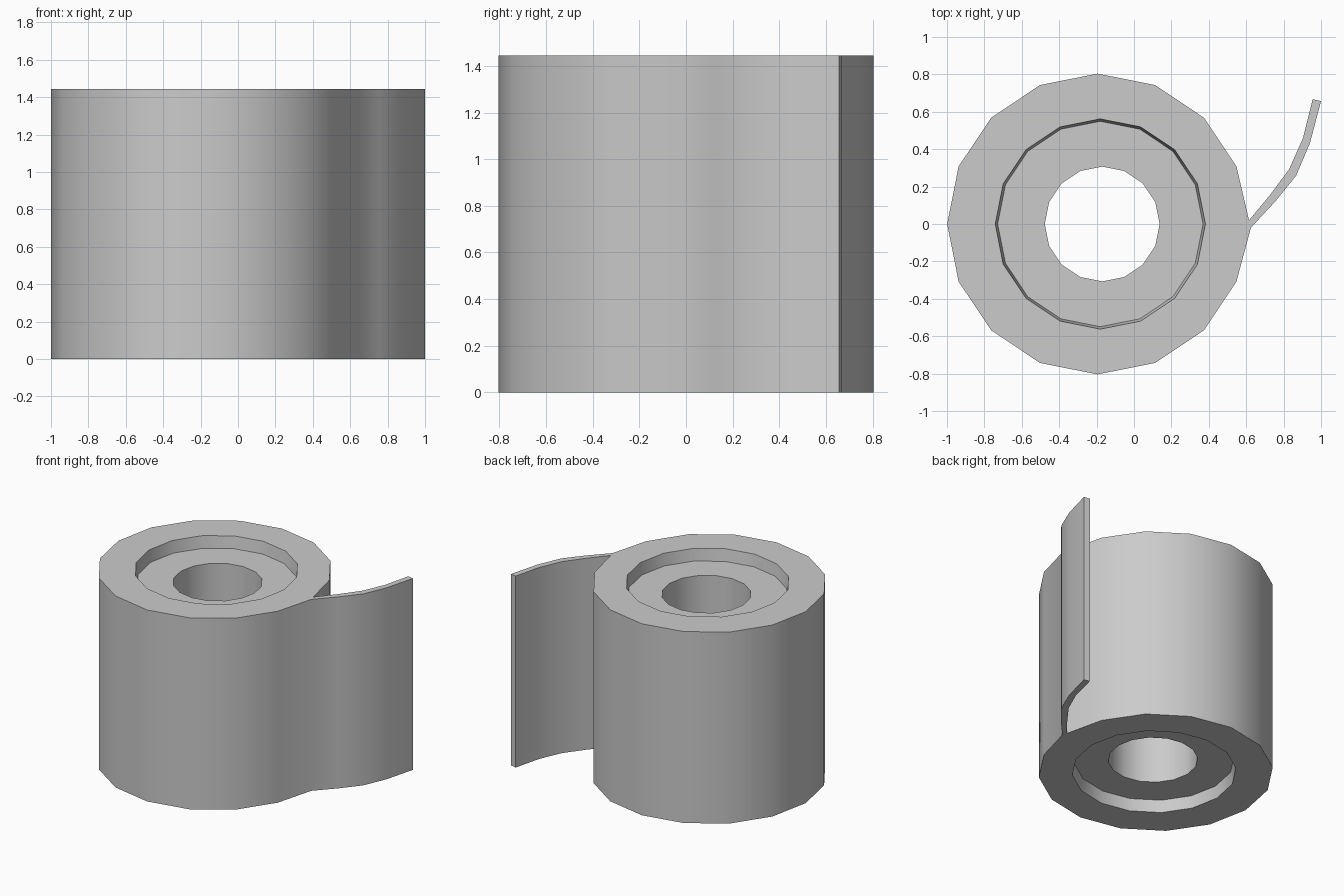
import bpy, bmesh, math

if "Cube" in bpy.data.objects:
    bpy.data.objects.remove(bpy.data.objects["Cube"])

HEIGHT, SIDES, RECESS = 1.445, 16, 0.09

paper = bpy.data.materials.new("paper_grey")
paper.use_nodes = True
paper.diffuse_color = (0.6, 0.6, 0.6, 1)
paper.node_tree.nodes["Principled BSDF"].inputs["Base Color"].default_value = (0.6, 0.6, 0.6, 1)


def ring(cx, r):
    """Points of a regular polygon, starting on the +x side."""
    return [(cx + r * math.cos(i * math.tau / SIDES), r * math.sin(i * math.tau / SIDES))
            for i in range(SIDES)]


# Loose sheet: each pair holds the roll-side and the outward-side point
flap = [((0.615, 0.02), (0.625, -0.02)), ((0.727, 0.155), (0.755, 0.12)),
        ((0.829, 0.292), (0.866, 0.257)), ((0.904, 0.46), (0.94, 0.43)),
        ((0.955, 0.667), (1.0, 0.657))]

bm = bmesh.new()


def add(points, z):
    return [bm.verts.new((x, y, z)) for x, y in points]


def bridge(a, b):
    """Join two closed loops of equal length with quads."""
    for i in range(len(a)):
        j = (i + 1) % len(a)
        bm.faces.new((a[i], a[j], b[j], b[i]))


def end_cap(z, floor_z):
    """One end: outer outline with flap, tapered recess wall, core floor."""
    near = add([p[0] for p in flap], z)
    far = add([p[1] for p in flap], z)
    roll = [near[0]] + add(ring(-0.195, 0.804)[1:], z) + [far[0]]
    rim = add(ring(-0.18, 0.562), z)
    floor = add(ring(-0.18, 0.549), floor_z)
    hole = add(ring(-0.17, 0.307), floor_z)
    for i in range(SIDES):
        bm.faces.new((rim[i], roll[i], roll[i + 1], rim[(i + 1) % SIDES]))
    bm.faces.new((rim[0], far[0], near[0]))
    for i in range(len(flap) - 1):
        bm.faces.new((near[i], far[i], far[i + 1], near[i + 1]))
    bridge(rim, floor)
    bridge(floor, hole)
    return roll + far[1:] + near[:0:-1], hole


# Both ends, joined by the outer paper surface and the core hole
bottom, bottom_hole = end_cap(0, RECESS)
top, top_hole = end_cap(HEIGHT, HEIGHT - RECESS)
bridge(bottom, top)
bridge(bottom_hole, top_hole)
bmesh.ops.recalc_face_normals(bm, faces=bm.faces)

mesh = bpy.data.meshes.new("paper_roll")
bm.to_mesh(mesh)
bm.free()
mesh.materials.append(paper)
roll_object = bpy.data.objects.new("paper_roll", mesh)
bpy.context.collection.objects.link(roll_object)

# Smooth the curved sides, keep the rims sharp
bpy.ops.object.select_all(action='DESELECT')
roll_object.select_set(True)
bpy.context.view_layer.objects.active = roll_object
bpy.ops.object.shade_smooth_by_angle(angle=math.radians(35))
